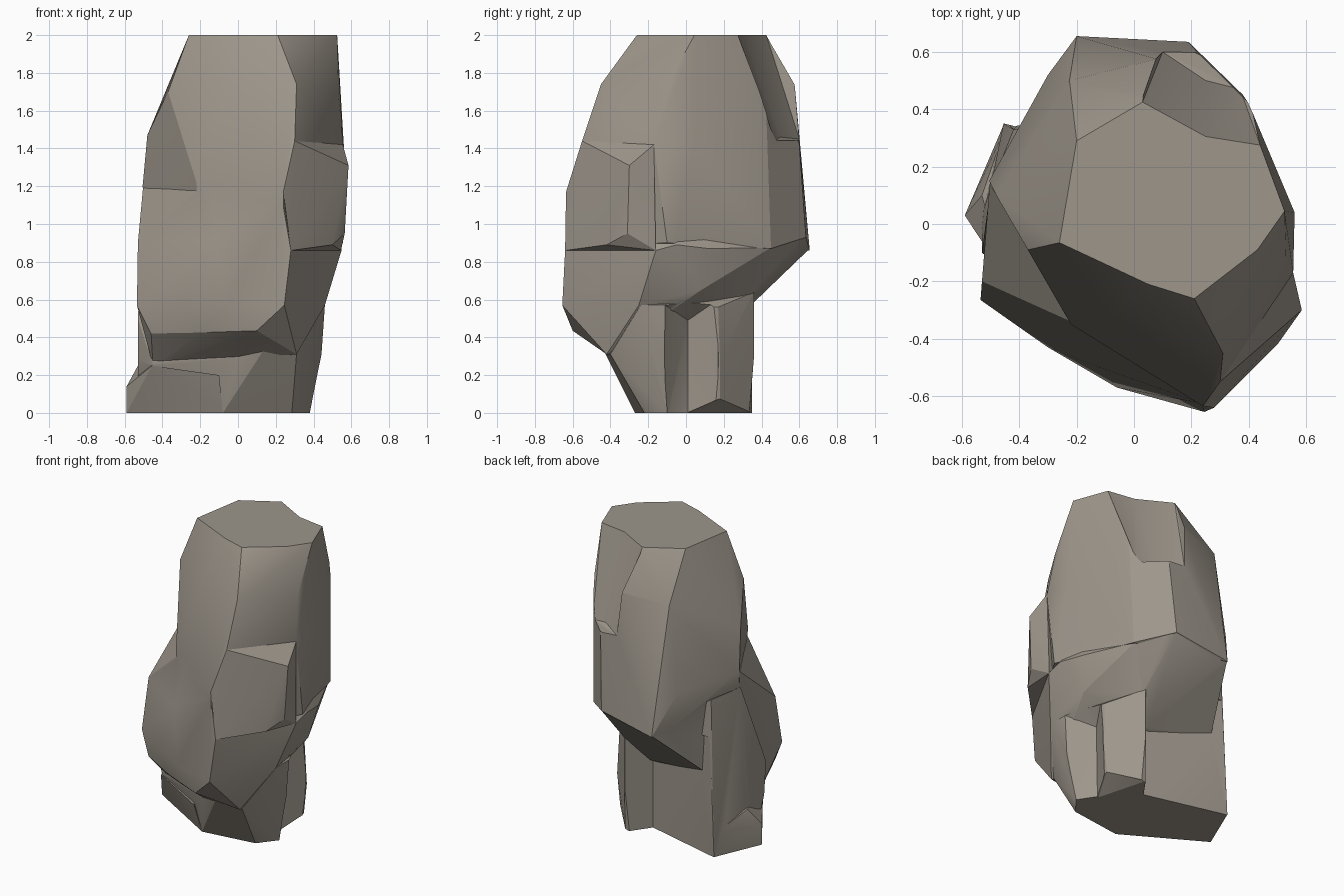
import bpy, bmesh, math


def hull(name, pts):
    """Faceted stone chunk: convex hull around a few corner points."""
    bm = bmesh.new()
    for p in pts:
        bm.verts.new(p)
    bmesh.ops.convex_hull(bm, input=bm.verts[:])
    loose = [v for v in bm.verts if not v.link_faces]
    bmesh.ops.delete(bm, geom=loose, context='VERTS')
    bmesh.ops.recalc_face_normals(bm, faces=bm.faces[:])
    me = bpy.data.meshes.new(name)
    bm.to_mesh(me)
    bm.free()
    ob = bpy.data.objects.new(name, me)
    bpy.context.collection.objects.link(ob)
    return ob


def prism(name, outline, z0, z1):
    """Upright block from a convex outline."""
    return hull(name, [(x, y, z) for x, y in outline for z in (z0, z1)])


def combine(target, other, op):
    """Join or carve one chunk with another, then remove the helper."""
    mod = target.modifiers.new(op.lower(), 'BOOLEAN')
    mod.operation, mod.object, mod.solver = op, other, 'EXACT'
    bpy.context.view_layer.objects.active = target
    bpy.ops.object.modifier_apply(modifier=mod.name)
    bpy.data.objects.remove(other)


# Upper body with the flat top
rock = hull("rock", [
    (-.26, -.065, 2), (-.2, .29, 2), (.03, .425, 2), (.44, .275, 2),
    (.525, .045, 2), (.43, -.09, 2), (.21, -.26, 2), (.05, -.21, 2),
    (-.37, -.09, 1.7), (-.05, -.30, 1.74), (.31, -.45, 1.74),
    (.53, -.12, 1.7), (.08, .575, 1.74), (.40, .42, 1.74), (-.225, .5, 1.7),
    (-.48, .1, 1.47), (.30, -.55, 1.44), (.56, .04, 1.42), (.22, .6, 1.42),
    (.555, -.17, 1.42), (-.505, .15, 1.2), (-.22, -.35, 1.22),
    (.24, -.635, 1.17), (-.3, .52, 1.13), (-.48, .12, .95), (-.2, -.33, .9),
    (.24, -.62, .88), (.19, .635, .93), (-.2, .655, .86), (.38, .45, .87),
    (.555, -.1, .9)])

# Belly that bulges to the front left and overhangs the foot
belly = hull("belly", [
    (-.503, .14, 1.19), (-.22, -.34, 1.18), (.235, -.625, 1.12),
    (.4, 0, 1.1), (-.53, -.2, .9), (-.12, -.5, .92), (.28, -.64, .86),
    (.548, -.16, .86), (.55, -.05, .89), (.52, .12, .87),
    (-.535, -.265, .57), (-.3, -.43, .57), (-.06, -.57, .57),
    (.245, -.655, .57), (.46, -.25, .57), (.47, .08, .65),
    (.1, -.6, .435), (-.2, -.455, .425), (-.46, -.30, .42),
    (.31, -.42, .31), (0, -.37, .29), (-.45, -.14, .25),
    (.37, .45, .875), (.19, .63, .925), (-.2, .65, .865),
    (.22, .33, .61), (.1, .24, .47), (-.36, .3, .53)])

# Jutting shoulder on the right side
shoulder = hull("shoulder", [
    (.30, -.55, 1.44), (.585, -.3, 1.31), (.555, -.17, 1.42),
    (.24, -.635, 1.17), (.28, -.64, .86), (.5, -.42, .89),
    (.565, -.31, .95), (.545, -.16, .86), (.2, -.2, 1.2)])

# Narrower foot that the body rests on
foot = hull("foot", [
    (-.53, .03, 0), (-.08, -.27, 0), (.285, -.22, 0), (.38, -.1, 0),
    (.36, .18, 0), (.22, .335, 0), (-.455, .35, 0),
    (-.53, -.08, .28), (-.45, -.17, .25), (0, -.38, .29),
    (.18, -.47, .40), (.31, -.40, .31), (.44, -.1, .28), (.39, .18, .28),
    (.21, .36, .3), (-.44, .35, .28), (.46, -.24, .57), (.46, -.1, .57),
    (.38, .17, .56), (.21, .36, .64), (-.4, .35, .66), (-.42, .33, 1.05),
    (-.5, .13, 1.08), (-.53, -.1, .5)])

# Low toe spreading to the left
toe = hull("toe", [
    (-.59, .03, 0), (-.59, .03, .14), (-.08, -.27, 0), (-.455, -.175, .25),
    (-.1, -.33, .2), (-.455, .345, 0), (-.53, .1, .25), (-.3, .1, 0),
    (-.3, .1, .2), (-.45, .33, .15)])

# Vertical grooves that split the foot into columns
side_groove = hull("side_groove_cutter", [
    (.38, -.11, -.1), (.30, .01, -.1), (.37, .17, -.1), (.7, -.2, -.1),
    (.7, .25, -.1), (.46, -.11, .57), (.31, .01, .49), (.40, .17, .6),
    (.47, .08, .66), (.7, -.2, .6), (.7, .25, .66)])
back_groove = prism("back_groove_cutter", [
    (.21, .365), (.10, .21), (-.46, .352), (-.46, .6), (.21, .6)], -.1, .8)

# Chip under the back right corner of the foot
chip = hull("chip_cutter", [
    (.29, .01, 0), (.2, .34, 0), (.37, .18, .075), (.29, .01, -.1),
    (.2, .34, -.1), (.6, .1, -.1), (.5, .4, -.1), (.6, .1, .08),
    (.5, .4, .08)])

# Chipped-out pocket at the upper back
pocket = hull("pocket_cutter", [
    (.03, .425, 2), (.25, .305, 2), (.44, .275, 2), (.08, .575, 1.74),
    (.24, .45, 1.74), (.40, .42, 1.74), (.10, .6, 1.45), (.25, .5, 1.46),
    (.37, .47, 1.44), (.02, .42, 2.05), (.25, .29, 2.05), (.45, .26, 2.05),
    (.15, .8, 2.05), (.55, .5, 2.05), (.15, .8, 1.43), (.5, .6, 1.43)])

for cutter in (side_groove, back_groove, chip):
    combine(foot, cutter, 'DIFFERENCE')
for chunk in (belly, shoulder, foot, toe):
    combine(rock, chunk, 'UNION')
combine(rock, pocket, 'DIFFERENCE')

# Warm grey stone
stone = bpy.data.materials.new("stone")
stone.diffuse_color = (.34, .305, .26, 1)
rock.data.materials.clear()
rock.data.materials.append(stone)
for p in rock.data.polygons:
    p.material_index = 0

# Flat facets, with only the shallow creases softened
bpy.ops.object.select_all(action='DESELECT')
rock.select_set(True)
bpy.context.view_layer.objects.active = rock
bpy.ops.object.shade_smooth_by_angle(angle=math.radians(22))
